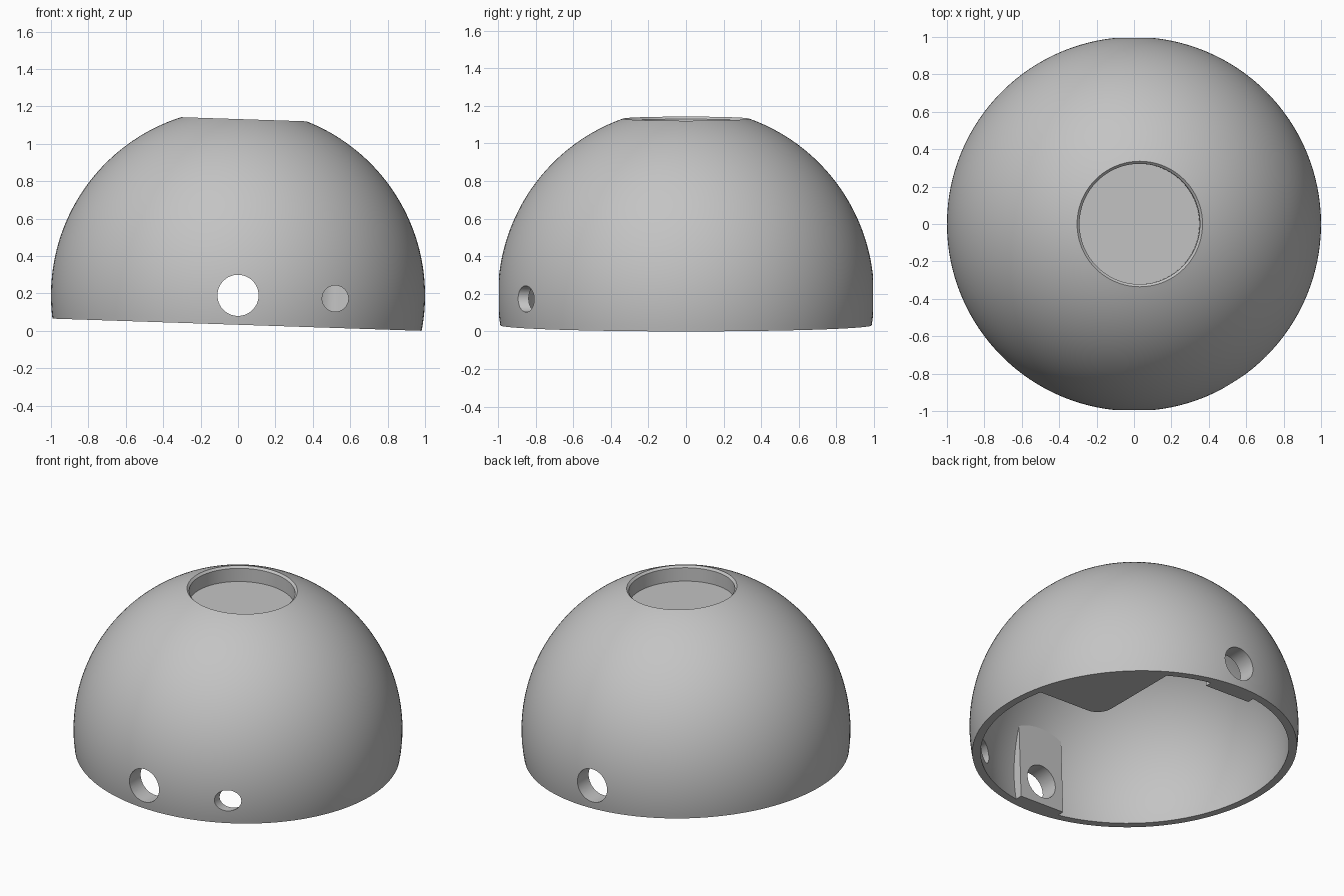
import bpy, bmesh
from math import sin, cos, asin, acos, pi, radians, sqrt
from mathutils import Matrix, Vector

cube = bpy.data.objects.get("Cube")
if cube:
    bpy.data.objects.remove(cube, do_unlink=True)

INNER = 0.95                  # cavity radius, the outside has radius 1
RIM = -0.157                  # bottom plane below the sphere centre
TOP, FLOOR, CEILING = 0.942, 0.84, 0.79
PLACE = Matrix.Translation((0, 0, 0.19)) @ Matrix.Rotation(radians(1.89), 4, 'Y')

grey = bpy.data.materials.new("plain_grey")
grey.use_nodes = True
colour = (0.55, 0.55, 0.55, 1)
grey.diffuse_color = colour
grey.node_tree.nodes["Principled BSDF"].inputs["Base Color"].default_value = colour


def make(name, bm):
    bmesh.ops.recalc_face_normals(bm, faces=bm.faces)
    mesh = bpy.data.meshes.new(name)
    bm.to_mesh(mesh)
    bm.free()
    mesh.materials.append(grey)
    obj = bpy.data.objects.new(name, mesh)
    bpy.context.collection.objects.link(obj)
    return obj


def activate(obj):
    bpy.ops.object.select_all(action='DESELECT')
    obj.select_set(True)
    bpy.context.view_layer.objects.active = obj


def boolean(obj, other, operation):
    activate(obj)
    mod = obj.modifiers.new("cut", 'BOOLEAN')
    mod.operation, mod.object, mod.solver = operation, other, 'EXACT'
    bpy.ops.object.modifier_apply(modifier=mod.name)


def arc(radius, z0, z1, steps):
    a0, a1 = asin(z0 / radius), asin(z1 / radius)
    angles = [a0 + (a1 - a0) * i / steps for i in range(steps + 1)]
    return [(radius * cos(a), radius * sin(a)) for a in angles]


def rod(name, x, radius, y0, y1):
    bm = bmesh.new()
    spot = Matrix.Translation((x, (y0 + y1) / 2, 0)) @ Matrix.Rotation(pi / 2, 4, 'X')
    bmesh.ops.create_cone(bm, cap_ends=True, segments=48, radius1=radius,
                          radius2=radius, depth=y1 - y0, matrix=spot)
    return make(name, bm)


def block(name, low, high, rounding=0):
    bm = bmesh.new()
    low, high = Vector(low), Vector(high)
    size = Matrix.Diagonal((*(high - low), 1))
    bmesh.ops.create_cube(bm, size=1, matrix=Matrix.Translation((low + high) / 2) @ size)
    if rounding:
        # round the upright edge nearest the middle
        corner = [e for e in bm.edges
                  if all((v.co.xy - low.xy).length < 0.001 for v in e.verts)]
        bmesh.ops.bevel(bm, geom=corner, offset=rounding, segments=8,
                        profile=0.5, affect='EDGES')
    return make(name, bm)


# Dome shell with the round recess on top, turned from one profile
profile = [(0, FLOOR), (0.322, FLOOR), (0.322, TOP - 0.013)]
profile += arc(1, TOP, RIM, 48)
profile += arc(INNER, RIM, CEILING, 40) + [(0, CEILING)]
bm = bmesh.new()
verts = [bm.verts.new((r, 0, z)) for r, z in profile]
edges = [bm.edges.new(pair) for pair in zip(verts, verts[1:])]
bmesh.ops.spin(bm, geom=verts + edges, cent=(0, 0, 0), axis=(0, 0, 1),
               angle=2 * pi, steps=128)
bmesh.ops.remove_doubles(bm, verts=bm.verts, dist=0.0001)
dome = make("dome_shell", bm)

# Flat pads behind the two large holes, and the rounded corner block
parts = [
    block("front_pad", (-0.167, -1, RIM), (0.167, -0.875, 0.5)),
    block("back_pad", (-0.167, 0.875, RIM), (0.167, 1, 0.5)),
    block("corner_block", (0.44, 0.2, RIM), (1, 1, 0.3), 0.1),
]
bm = bmesh.new()
bmesh.ops.create_uvsphere(bm, u_segments=96, v_segments=48, radius=INNER + 0.01)
limit = make("limit_sphere", bm)
for part in parts:
    boolean(part, limit, 'INTERSECT')

# Large hole straight through front and back, small hole in the front only
through = rod("through_cutter", 0, 0.11, -1.2, 1.2)
small = rod("small_cutter", 0.52, 0.07, -1.2, -0.5)
for part in [dome] + parts[:2]:
    boolean(part, through, 'DIFFERENCE')
boolean(dome, small, 'DIFFERENCE')

for helper in (limit, through, small):
    bpy.data.objects.remove(helper, do_unlink=True)

for part in [dome] + parts:
    part.data.transform(PLACE)
    activate(part)
    bpy.ops.object.shade_smooth_by_angle(angle=radians(30))
